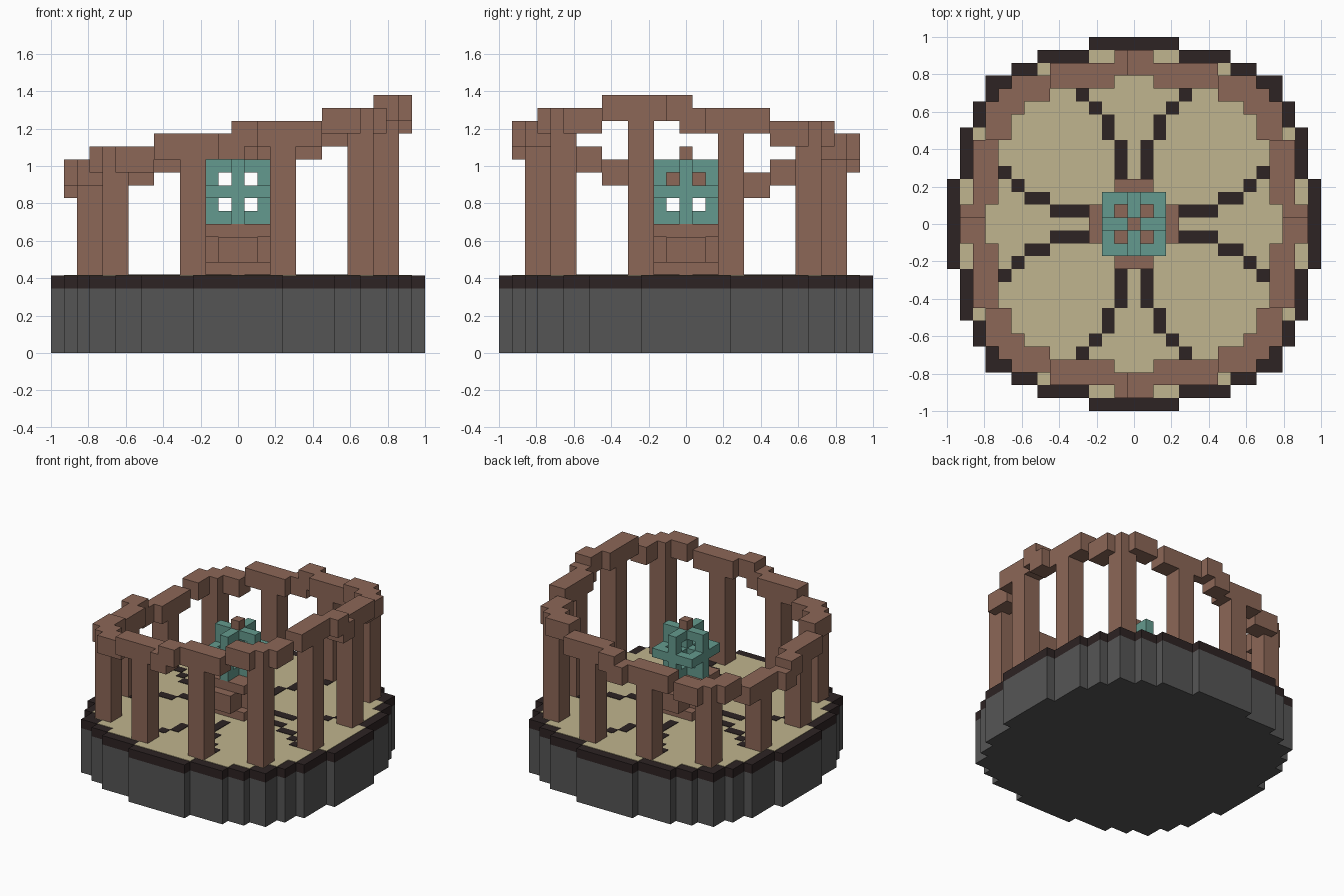
import bpy, bmesh
from mathutils import Matrix, Vector

V = 2 / 29  # size of one block
FLOOR = 6   # blocks up to the floor

if "Cube" in bpy.data.objects:
    bpy.data.objects.remove(bpy.data.objects["Cube"])


def material(name, rgb):
    lin = [((c / 255 + 0.055) / 1.055) ** 2.4 for c in rgb] + [1]
    m = bpy.data.materials.new(name)
    m.use_nodes = True
    m.diffuse_color = lin
    m.node_tree.nodes["Principled BSDF"].inputs["Base Color"].default_value = lin
    return m


grey = material("stone grey", (85, 85, 85))
dark = material("dark rim", (45, 35, 35))
tan = material("sand tan", (192, 181, 142))
brown = material("wood brown", (140, 103, 87))
teal = material("weathered teal", (100, 154, 142))


def finish(name, bm, mat):
    bmesh.ops.recalc_face_normals(bm, faces=bm.faces)
    me = bpy.data.meshes.new(name)
    bm.to_mesh(me)
    bm.free()
    me.materials.append(mat)
    ob = bpy.data.objects.new(name, me)
    bpy.context.collection.objects.link(ob)
    return ob


def blocks(name, boxes, mat):
    """Boxes as inclusive x and y block ranges, and bottom and top in blocks."""
    bm = bmesh.new()
    for x0, x1, y0, y1, z0, z1 in boxes:
        size = Vector((abs(x1 - x0) + 1, abs(y1 - y0) + 1, z1 - z0)) * V
        mid = Vector((x0 + x1, y0 + y1, z0 + z1)) * V / 2
        bmesh.ops.create_cube(bm, size=1, matrix=Matrix.Translation(mid) @ Matrix.Diagonal(size.to_4d()))
    return finish(name, bm, mat)


def turn(box, k):
    """Quarter turns of a box about the middle."""
    x0, x1, y0, y1, z0, z1 = box
    for _ in range(k):
        x0, x1, y0, y1 = -y0, -y1, x0, x1
    return x0, x1, y0, y1, z0, z1


def stepped_disc(name, corners, z0, z1, mat):
    """Round slab with a stepped outline from one quadrant's outer corners."""
    quad = []
    for (x, y), (nx, ny) in zip(corners, corners[1:]):
        quad += [(x, y), (nx, y)]
    quad.append(corners[-1])
    pts = []
    for _ in range(4):
        pts += quad
        quad = [(-y, x) for x, y in quad]
    bm = bmesh.new()
    face = bm.faces.new([bm.verts.new((x * V, y * V, z0 * V)) for x, y in pts])
    top = bmesh.ops.extrude_face_region(bm, geom=[face], use_keep_orig=True)
    moved = [g for g in top["geom"] if isinstance(g, bmesh.types.BMVert)]
    bmesh.ops.translate(bm, verts=moved, vec=(0, 0, (z1 - z0) * V))
    return finish(name, bm, mat)


# Base slab, dark rim layer and sandy floor
half = [(14.5, 3.5), (13.5, 7.5), (12.5, 9.5)]
outer = half + [(11.5, 11.5)] + [(y, x) for x, y in reversed(half)]
half = [(13.5, 3.5), (12.5, 7.5), (11.5, 9.5)]
inner = half + [(10.5, 10.5)] + [(y, x) for x, y in reversed(half)]
stepped_disc("stone_base", outer, 0, 5, grey)
stepped_disc("rim", outer, 5, FLOOR, dark)
stepped_disc("sand_floor", inner, FLOOR, FLOOR + 0.05, tan)

# Inlaid dark lines curving away from the pedestal
lines = []
for k in range(4):
    for s in (-1, 1):
        for x0, x1, y in ((4, 6, 1), (7, 8, 2), (9, 9, 3), (10, 10, 4)):
            lines.append(turn((x0, x1, s * y, s * y, FLOOR, FLOOR + 0.1), k))
blocks("floor_lines", lines, dark)

# Tilted ring in twelve sections, with a post under each
ring, posts = [], []
for k in range(4):
    for n, side in enumerate((-1, 1)):
        top = 14 + abs(6 - 3 * k - n)
        a, b = sorted((2 * side, 6 * side))
        c, d = sorted((0, side))
        e, f = sorted((3 * side, 4 * side))
        ring.append(turn((11, 12, a, b, top - 2, top), k))
        ring.append(turn((12, 13, c, d, top - 2, top), k))
        posts.append(turn((11, 12, e, f, FLOOR, top - 1), k))
    top = 14 + abs(4 - 3 * k)
    ring.append(turn((7, 9, 10, 11, top - 2, top), k))
    ring.append(turn((10, 11, 7, 9, top - 2, top), k))
    posts.append(turn((9, 10, 9, 10, FLOOR, top), k))
blocks("tilted_ring", ring, brown)
blocks("posts", posts, brown)

# Pedestal with four stubby arms
blocks("pedestal", [
    (-2, 2, -2, 2, FLOOR, 7),
    (-1, 1, -3, 3, 7, 9),
    (-3, 3, -1, 1, 7, 9),
    (-2, 2, -2, 2, 9, 10),
], brown)

# Lattice of three crossing window plates
bars = []
for p in (-2, 0, 2):
    bars += [
        (p, p, 0, 0, 10, 15), (-2, 2, 0, 0, 12 + p, 13 + p),
        (0, 0, p, p, 10, 15), (0, 0, -2, 2, 12 + p, 13 + p),
        (p, p, -2, 2, 12, 13), (-2, 2, p, p, 12, 13),
    ]
blocks("lattice", bars, teal)
blocks("top_knob", [(0, 0, 0, 0, 15, 16)], brown)
